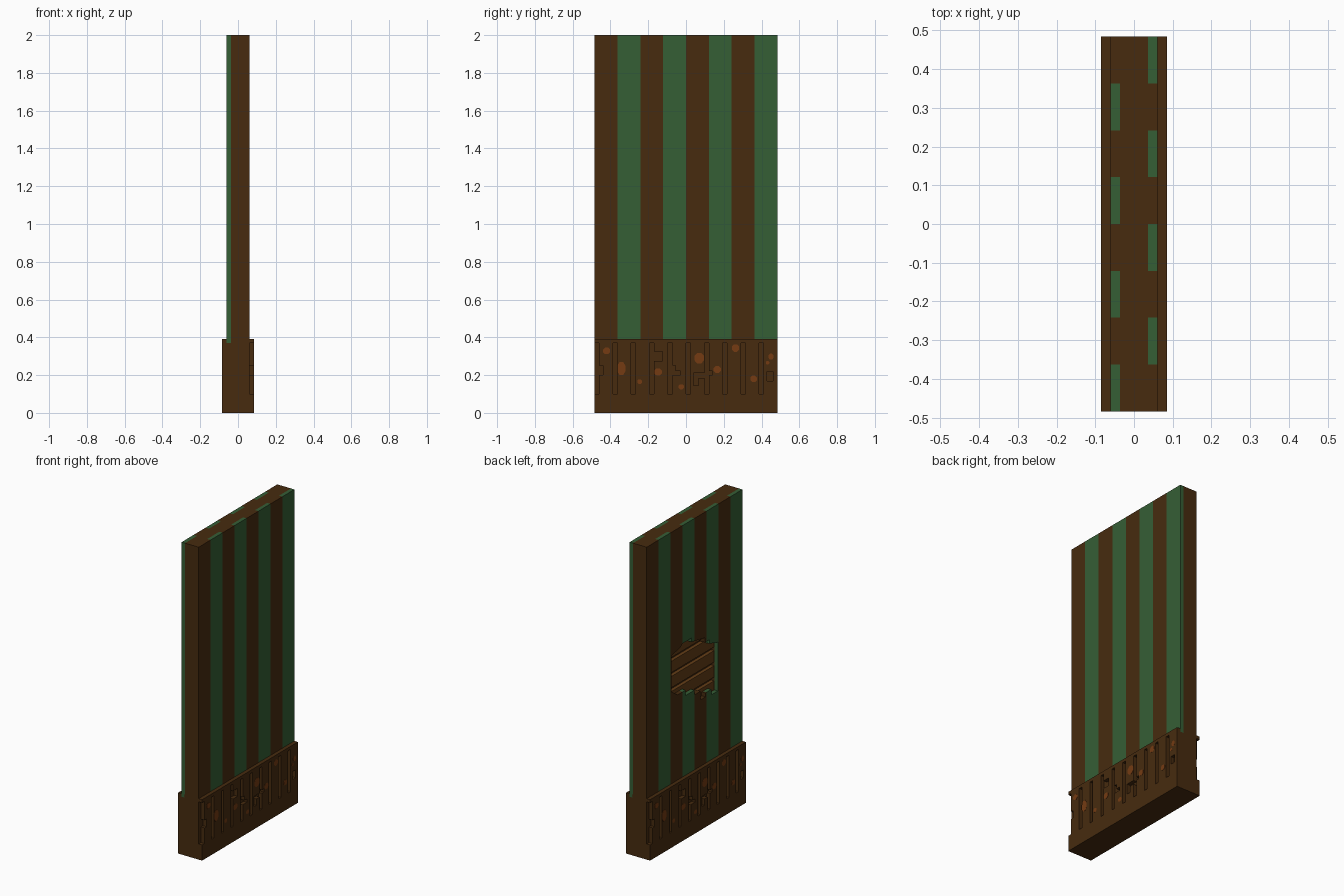
import bpy, bmesh, math

if "Cube" in bpy.data.objects:
    bpy.data.objects.remove(bpy.data.objects["Cube"], do_unlink=True)


def material(name, rgb):
    lin = [((c / 255 + 0.055) / 1.055) ** 2.4 if c > 10 else c / 255 / 12.92 for c in rgb]
    m = bpy.data.materials.new(name)
    m.use_nodes = True
    m.diffuse_color = (*lin, 1)
    m.node_tree.nodes["Principled BSDF"].inputs["Base Color"].default_value = (*lin, 1)
    return m


BROWN = material("dark brown wood", (71, 43, 15))
GREEN = material("green wallpaper", (53, 94, 53))
RUST = material("rust orange", (117, 59, 18))
LATH = material("light brown lath", (100, 61, 22))

U = 0.0121            # small grid step
HALF = 40 * U         # half the panel length
WALL = 5 * U          # half the wall thickness
INNER = 3 * U         # depth where the striped covering starts
BASE = 7 * U          # half the base thickness
BASE_TOP = 0.39


def add_prism(bm, outline, x0, x1):
    """Extrude an outline in the y-z plane from x0 to x1."""
    a = [bm.verts.new((x0, y, z)) for y, z in outline]
    b = [bm.verts.new((x1, y, z)) for y, z in outline]
    bm.faces.new(a)
    bm.faces.new(b[::-1])
    n = len(outline)
    for i in range(n):
        j = (i + 1) % n
        bm.faces.new((a[j], a[i], b[i], b[j]))


def rect(y0, y1, z0, z1):
    return [(y0, z0), (y1, z0), (y1, z1), (y0, z1)]


def make(name, prisms, mat=None):
    bm = bmesh.new()
    for outline, x0, x1 in prisms:
        add_prism(bm, outline, x0, x1)
    bmesh.ops.recalc_face_normals(bm, faces=bm.faces)
    me = bpy.data.meshes.new(name)
    bm.to_mesh(me)
    bm.free()
    ob = bpy.data.objects.new(name, me)
    bpy.context.collection.objects.link(ob)
    if mat:
        me.materials.append(mat)
    return ob


def cut(ob, cutter):
    mod = ob.modifiers.new("cut", "BOOLEAN")
    mod.operation = "DIFFERENCE"
    mod.solver = "EXACT"
    mod.use_self = True
    mod.object = cutter
    bpy.context.view_layer.objects.active = ob
    bpy.ops.object.modifier_apply(modifier=mod.name)


def turned(prisms):
    """Same prisms turned half way round the vertical axis."""
    return [([(-y, z) for y, z in o], -x0, -x1) for o, x0, x1 in prisms]


# Ragged hole in the left covering
hole_outline = [(.235, .98), (.235, 1.21), (.145, 1.227), (.12, 1.245), (.03, 1.245),
                (.03, 1.22), (-.105, 1.195), (-.105, 1.165), (-.15, 1.165), (-.15, 1.14),
                (-.235, 1.117), (-.235, .805), (-.17, .805), (-.17, .84), (-.11, .84),
                (-.11, .815), (-.06, .815), (-.06, .87), (.0, .87), (.0, .90),
                (.09, .90), (.09, .935), (.17, .935)]
hole = make("hole_cutter", [(hole_outline, -.1, -U)])
hole.hide_render = True

# Wall core and the alternating stripes on both sides
core = make("wall_core", [(rect(-HALF, HALF, BASE_TOP - .02, 2), -INNER, INNER)], BROWN)
cut(core, hole)
for i in range(8):
    y0 = -HALF + i * 10 * U
    o = rect(y0, y0 + 10 * U, BASE_TOP - .02, 2)
    make(f"right_stripe_{i + 1}", [(o, INNER, WALL)], GREEN if i % 2 else BROWN)
    left = make(f"left_stripe_{i + 1}", [(o, -WALL, -INNER)], BROWN if i % 2 else GREEN)
    cut(left, hole)

# Laths behind the hole
laths = []
for i in range(5):
    z = .79 + i * 8 * U
    laths.append((rect(-.24, .24, z, z + 6 * U), -INNER + .002, -U + .002))
lath_ob = make("laths", laths, LATH)

# Slots and broken branches carved in the base
slots = []
for i in range(10):
    y = -HALF + 8 * U * i
    slots.append(rect(y - (.01 if i == 0 else 0), y + 2 * U, .1, .37))
slots += [rect(-.47, -.44, .2, .25), rect(-.185, -.125, .275, .325),
          rect(-.09, -.03, .2, .222), rect(-.09, -.055, .21, .25),
          rect(.04, .1, .185, .21), rect(.04, .065, .145, .19),
          rect(.1, .14, .2, .222), rect(.43, .46, .17, .22)]
slot_prisms = [(o, WALL, .12) for o in slots]
slot_cutter = make("slot_cutter", slot_prisms + turned(slot_prisms))
slot_cutter.hide_render = True
base = make("base_board", [(rect(-HALF, HALF, 0, BASE_TOP), -BASE, BASE)], BROWN)
cut(base, slot_cutter)

# Rust spots as thin plates on both faces of the base
spots = [(-.42, .328, .02, .019), (-.342, .235, .024, .037), (-.245, .165, .014, .014),
         (-.148, .217, .022, .02), (-.025, .138, .016, .014), (.07, .29, .028, .03),
         (.165, .23, .021, .02), (.262, .343, .021, .021), (.358, .18, .019, .018),
         (.45, .298, .014, .018), (.432, .265, .01, .01)]
spot_prisms = []
for y, z, ry, rz in spots:
    o = [(y + ry * math.cos(math.tau * (k + .5) / 8), z + rz * math.sin(math.tau * (k + .5) / 8))
         for k in range(8)]
    spot_prisms.append((o, BASE - .002, BASE + .001))
rust = make("rust_spots", spot_prisms + turned(spot_prisms), RUST)
cut(rust, slot_cutter)

# Remove the helpers
for helper in (hole, slot_cutter):
    bpy.data.objects.remove(helper, do_unlink=True)
